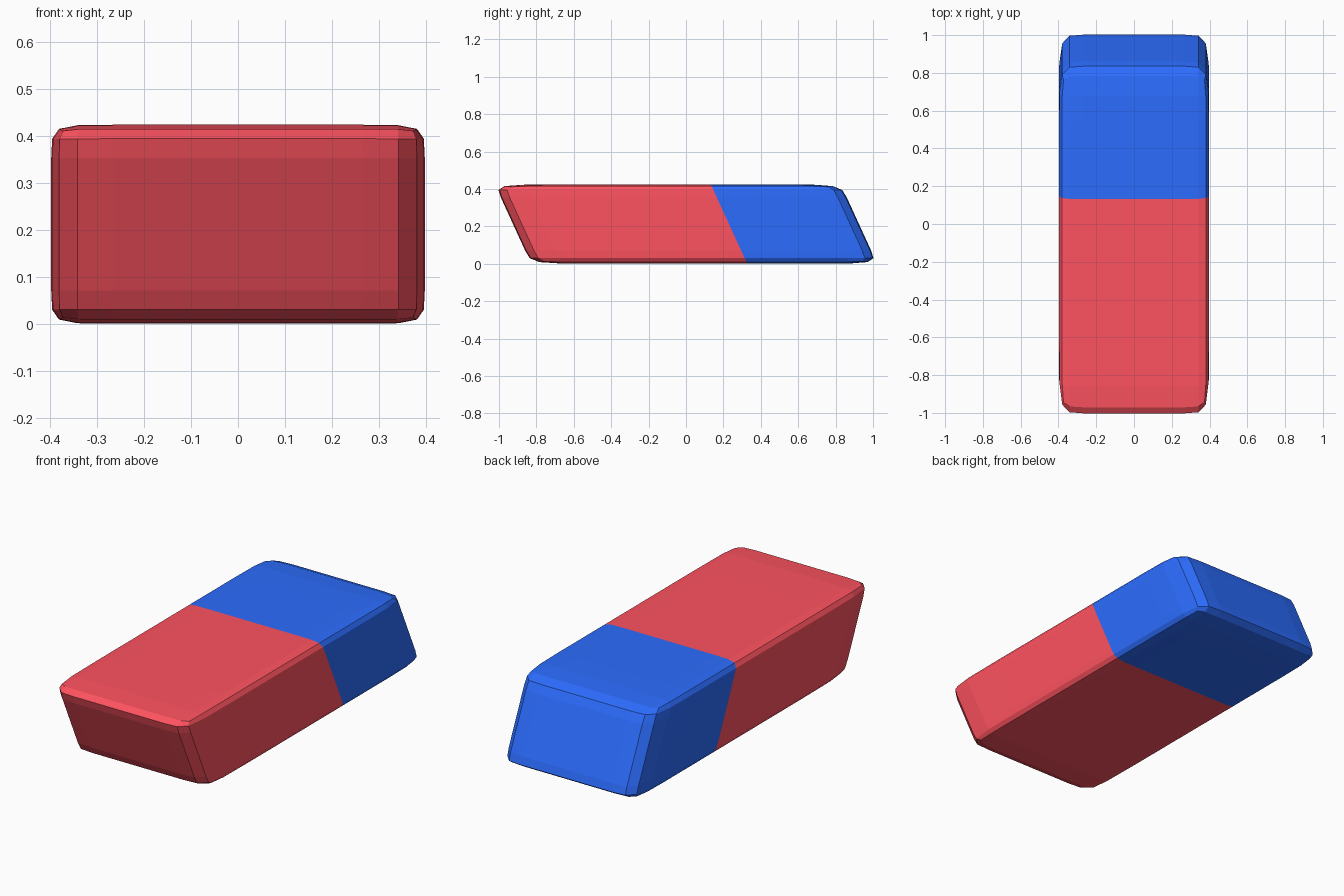
import bpy, bmesh
from mathutils import Matrix, Vector

if "Cube" in bpy.data.objects:
    bpy.data.objects.remove(bpy.data.objects["Cube"])

HX, HY, H = 0.398, 0.925, 0.424     # half width, half length, height
SHEAR = -0.458                      # lean of the end faces
SEAM = 0.345                        # loop that carries the colour change


def material(name, rgb):
    m = bpy.data.materials.new(name)
    m.diffuse_color = (*rgb, 1)
    m.use_nodes = True
    m.node_tree.nodes["Principled BSDF"].inputs["Base Color"].default_value = m.diffuse_color
    return m


# Box cage cut by support loops
bm = bmesh.new()
bmesh.ops.create_cube(bm, size=2, matrix=Matrix.Diagonal((HX, HY, H / 2, 1)))
loops = {0: (-0.298, 0, 0.298),
         1: (-0.64, SEAM, 0.64),
         2: (-H / 2 + 0.053, 0, H / 2 - 0.053)}
for axis, cuts in loops.items():
    normal = Vector((0, 0, 0))
    normal[axis] = 1
    for c in cuts:
        bmesh.ops.bisect_plane(bm, geom=bm.verts[:] + bm.edges[:] + bm.faces[:],
                               plane_co=normal * c, plane_no=normal)

# Red long end, blue short end
for f in bm.faces:
    f.material_index = int(f.calc_center_median().y > SEAM)

# Lean the block and stand it on the ground
for v in bm.verts:
    v.co.y += SHEAR * v.co.z
    v.co.z += H / 2

mesh = bpy.data.meshes.new("eraser")
bm.to_mesh(mesh)
bm.free()
mesh.materials.append(material("red_rubber", (0.99, 0.085, 0.116)))
mesh.materials.append(material("blue_rubber", (0.025, 0.151, 0.99)))

eraser = bpy.data.objects.new("eraser", mesh)
bpy.context.collection.objects.link(eraser)

# Soft rounding
sub = eraser.modifiers.new("rounding", 'SUBSURF')
sub.levels = sub.render_levels = 1
